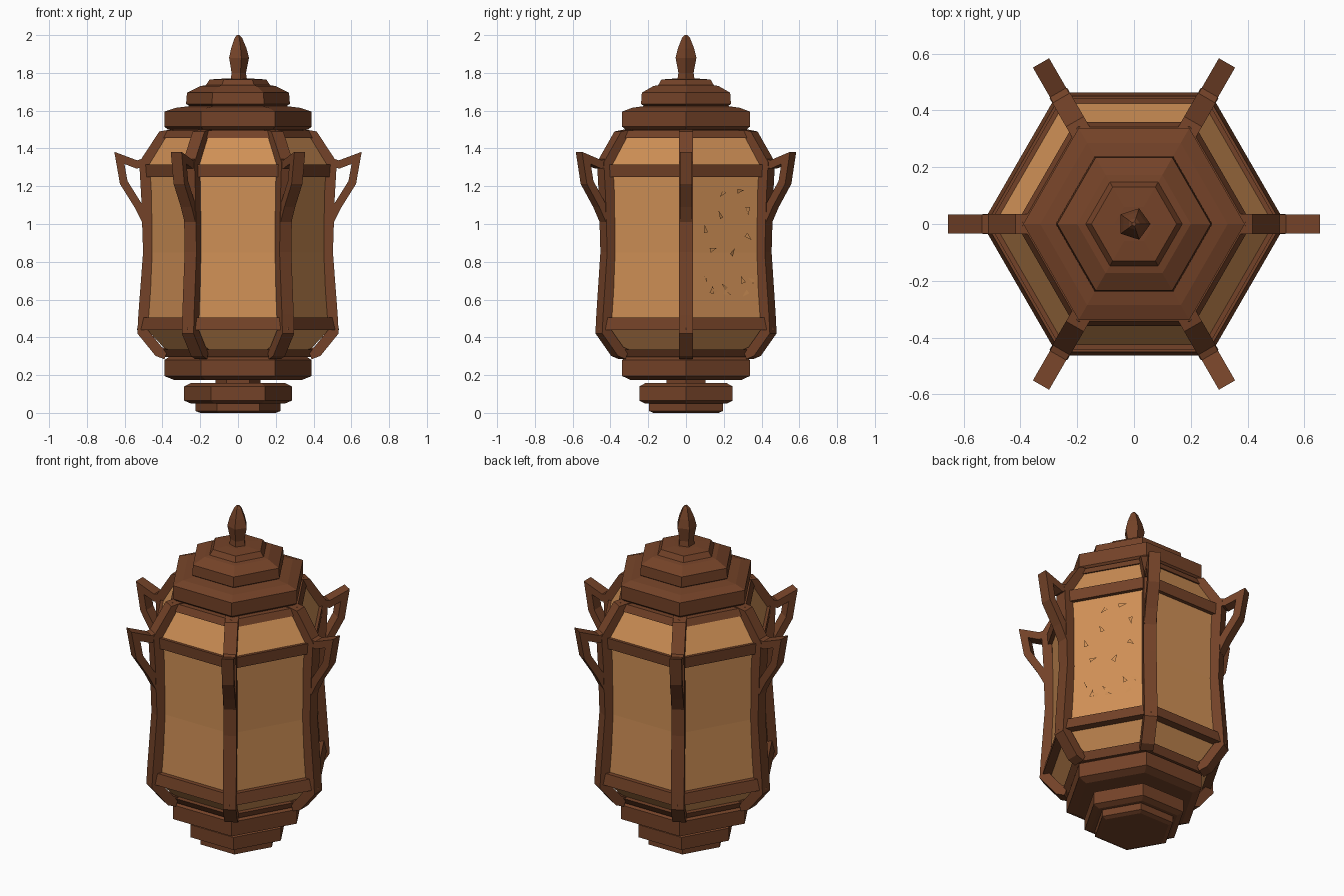
import bpy, bmesh, math, random
from mathutils import Vector, Matrix

cube = bpy.data.objects.get("Cube")
if cube:
    bpy.data.objects.remove(cube, do_unlink=True)


def material(name, rgb):
    m = bpy.data.materials.new(name)
    m.use_nodes = True
    m.diffuse_color = (*rgb, 1)
    node = next(n for n in m.node_tree.nodes if n.type == 'BSDF_PRINCIPLED')
    node.inputs["Base Color"].default_value = (*rgb, 1)
    node.inputs["Roughness"].default_value = 0.8
    return m


WOOD = material("brown wood", (0.174, 0.055, 0.021))
PAPER = material("amber paper", (0.63, 0.28, 0.093))


def finish(name, bm, mat):
    bmesh.ops.recalc_face_normals(bm, faces=bm.faces)
    mesh = bpy.data.meshes.new(name)
    bm.to_mesh(mesh)
    bm.free()
    mesh.materials.append(mat)
    ob = bpy.data.objects.new(name, mesh)
    bpy.context.collection.objects.link(ob)
    return ob


def hex_lathe(name, profile, mat, ring=False, sides=6):
    """Sweep (corner radius, z) points round the axis; ring closes the profile on itself."""
    bm = bmesh.new()
    rings = [[bm.verts.new((r * math.cos(math.tau * i / sides),
                            r * math.sin(math.tau * i / sides), z))
              for i in range(sides)] for r, z in profile]
    pairs = list(zip(rings, rings[1:]))
    if ring:
        pairs.append((rings[-1], rings[0]))
    else:
        bm.faces.new(rings[0])
        bm.faces.new(rings[-1])
    for a, b in pairs:
        for i in range(sides):
            j = (i + 1) % sides
            bm.faces.new((a[i], a[j], b[j], b[i]))
    return finish(name, bm, mat)


def rail(name, r, z0, z1, depth=0.07, slope=0.0):
    hex_lathe(name, [(r - depth, z0), (r, z0), (r + slope, z1), (r - depth + slope, z1)],
              WOOD, ring=True)


def ribs(name, path, thick, width):
    """Six bars that follow a (radius, z) path, one on each corner."""
    pts = [Vector(p) for p in path]
    sections = []
    for i, p in enumerate(pts):
        before = (p - pts[i - 1]).normalized() if i else None
        after = (pts[i + 1] - p).normalized() if i < len(pts) - 1 else None
        d = ((before or after) + (after or before)).normalized()
        n = Vector((-d.y, d.x))
        miter = thick / 2 / max(0.5, d.dot(after or before))
        sections.append((p + n * miter, p - n * miter))
    for k in range(6):
        bm = bmesh.new()
        loops = []
        for a, b in sections:
            loops.append([bm.verts.new((q.x, s * width / 2, q.y))
                          for q, s in ((a, -1), (a, 1), (b, 1), (b, -1))])
        for l0, l1 in zip(loops, loops[1:]):
            for i in range(4):
                j = (i + 1) % 4
                bm.faces.new((l0[i], l0[j], l1[j], l1[i]))
        bm.faces.new(loops[0])
        bm.faces.new(loops[-1])
        bm.transform(Matrix.Rotation(math.tau * k / 6, 4, 'Z'))
        finish(f"{name}_{k + 1}", bm, WOOD)


# Stepped base
hex_lathe("foot", [(0.20, 0), (0.225, 0.01), (0.225, 0.05), (0.20, 0.06)], WOOD)
hex_lathe("lower_base", [(0.25, 0.05), (0.285, 0.065), (0.285, 0.14), (0.25, 0.157)], WOOD)
hex_lathe("base_core", [(0.12, 0.15), (0.12, 0.19)], WOOD)
hex_lathe("upper_base", [(0.34, 0.175), (0.39, 0.195), (0.39, 0.28), (0.35, 0.305)], WOOD)

# Paper shade: lower slope, tall sides, upper slope
hex_lathe("paper_shade", [(0.35, 0.30), (0.49, 0.45), (0.49, 0.50), (0.475, 0.85),
                          (0.48, 1.28), (0.50, 1.30), (0.39, 1.48)], PAPER)

# Horizontal frame rails
rail("lower_slope_rail", 0.385, 0.295, 0.335, 0.06, 0.03)
rail("bottom_rail", 0.535, 0.44, 0.505, 0.07, -0.015)
rail("top_rail", 0.505, 1.25, 1.315, 0.06, 0.005)
rail("upper_slope_rail", 0.415, 1.455, 1.495, 0.07, -0.02)

# Corner posts with their sloped ends, and looped brackets
ribs("corner_post", [(0.38, 0.31), (0.42, 0.325), (0.505, 0.43), (0.50, 0.52), (0.475, 0.85),
                     (0.485, 1.15), (0.495, 1.32), (0.40, 1.465), (0.34, 1.475)], 0.055, 0.072)
ribs("bracket", [(0.47, 1.335), (0.535, 1.315), (0.628, 1.35), (0.605, 1.22),
                 (0.53, 1.10), (0.49, 1.02)], 0.042, 0.066)

# Stepped roof and finial
hex_lathe("roof_neck", [(0.35, 1.48), (0.35, 1.51)], WOOD)
hex_lathe("roof_plate", [(0.37, 1.50), (0.39, 1.515), (0.39, 1.595), (0.33, 1.615),
                         (0.25, 1.625)], WOOD)
hex_lathe("roof_tier", [(0.24, 1.615), (0.275, 1.635), (0.27, 1.695), (0.20, 1.73),
                        (0.17, 1.735), (0.15, 1.765), (0.07, 1.77)], WOOD)
hex_lathe("finial", [(0.05, 1.75), (0.042, 1.80), (0.058, 1.88), (0.045, 1.93),
                     (0.022, 1.985), (0.008, 2.0)], WOOD, sides=5)

# Small torn paper flakes on one side panel
random.seed(4)
bm = bmesh.new()
for _ in range(16):
    t, z = random.uniform(-0.14, 0.16), random.uniform(0.58, 1.2)
    spin = random.uniform(0, math.tau)
    corners = []
    for turn, size in ((0, 0.03), (2.4, 0.018), (3.9, 0.02)):
        a = spin + turn
        corners.append(bm.verts.new((0.419 + random.uniform(0, 0.01),
                                     t + size * math.cos(a), z + size * math.sin(a))))
    bm.faces.new(corners)
bm.transform(Matrix.Rotation(math.tau / 12, 4, 'Z'))
finish("paper_flakes", bm, PAPER)
